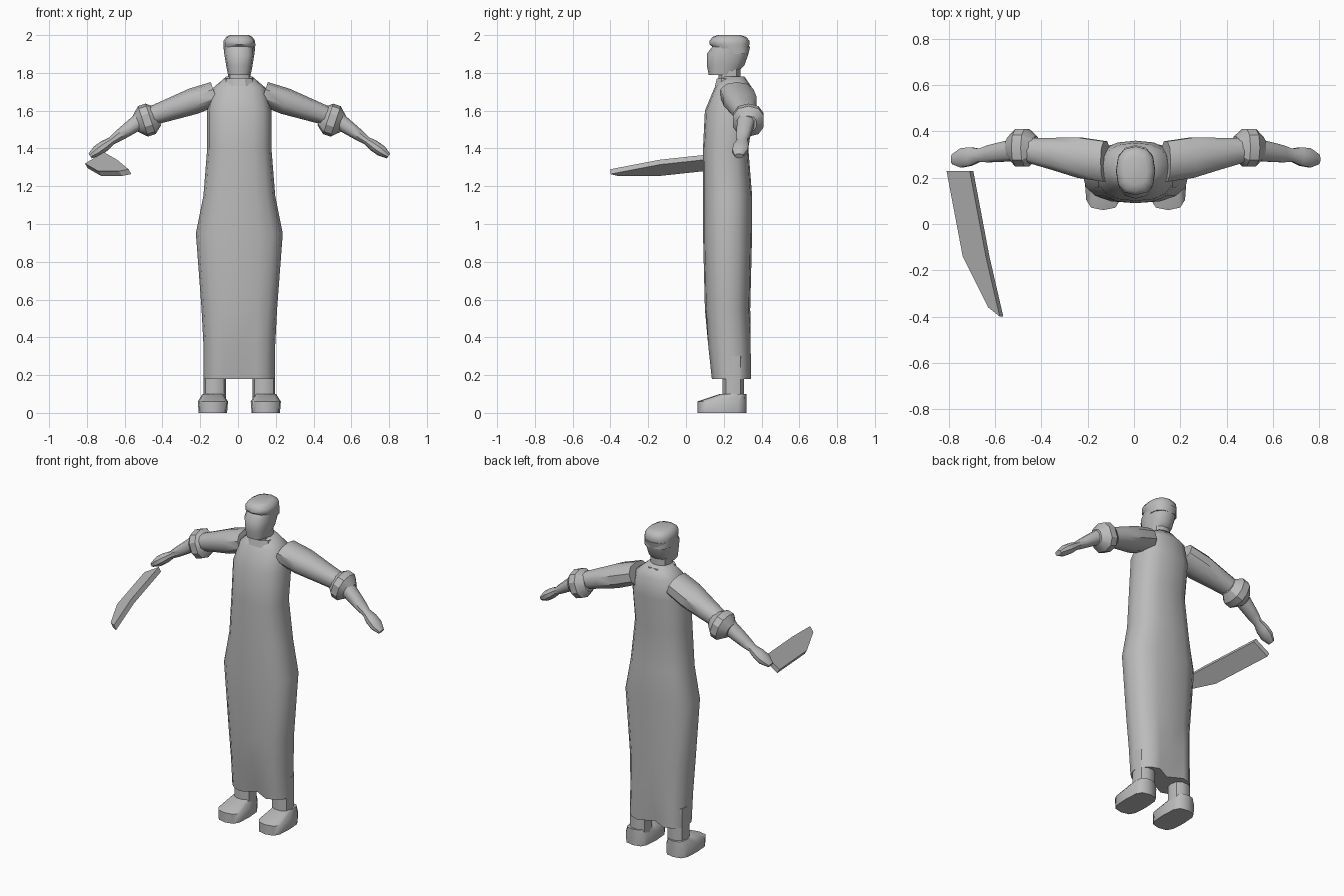
import bpy, math
from mathutils import Vector

if "Cube" in bpy.data.objects:
    bpy.data.objects.remove(bpy.data.objects["Cube"])

COLOUR = (.5, .5, .5, 1)
grey = bpy.data.materials.new("plain grey")
grey.use_nodes = True
grey.diffuse_color = COLOUR
grey.node_tree.nodes["Principled BSDF"].inputs["Base Color"].default_value = COLOUR

BODY_CENTRE = .007
X_AXIS, Y_AXIS, Z_AXIS = Vector((1, 0, 0)), Vector((0, 1, 0)), Vector((0, 0, 1))


def make_object(name, points, faces, smooth_angle):
    mesh = bpy.data.meshes.new(name)
    mesh.from_pydata(points, [], faces)
    mesh.materials.append(grey)
    obj = bpy.data.objects.new(name, mesh)
    bpy.context.collection.objects.link(obj)
    bpy.ops.object.select_all(action="DESELECT")
    obj.select_set(True)
    bpy.context.view_layer.objects.active = obj
    bpy.ops.object.mode_set(mode="EDIT")
    bpy.ops.mesh.select_all(action="SELECT")
    bpy.ops.mesh.normals_make_consistent(inside=False)
    bpy.ops.object.mode_set(mode="OBJECT")
    bpy.ops.object.shade_smooth_by_angle(angle=math.radians(smooth_angle))
    return obj


def ring(centre, half_u, half_v, sides, roundness):
    """Loop of points around a centre; lower roundness gives squarer corners."""
    loop = []
    for step in range(sides):
        turn = math.tau * step / sides
        c, s = math.cos(turn), math.sin(turn)
        loop.append(centre + half_u * math.copysign(abs(c) ** roundness, c)
                    + half_v * math.copysign(abs(s) ** roundness, s))
    return loop


def loft(name, rings, smooth_angle):
    """Skin neighbouring rings and cap both ends."""
    sides = len(rings[0])
    points = [point for loop in rings for point in loop]
    faces = [tuple(range(sides)), tuple(range(len(points) - sides, len(points)))]
    for start in range(0, len(points) - sides, sides):
        for i in range(sides):
            j = (i + 1) % sides
            faces.append((start + i, start + j, start + sides + j, start + sides + i))
    obj = make_object(name, points, faces, smooth_angle)
    obj.location.x = BODY_CENTRE
    return obj


def stack(name, rows, x=0, sides=12, roundness=.8, smooth_angle=50):
    """Upright form from rows of height, half width, centre y and half depth."""
    rings = [ring(Vector((x, y, z)), X_AXIS * width, Y_AXIS * depth, sides, roundness)
             for z, width, y, depth in rows]
    return loft(name, rings, smooth_angle)


def tube(name, start, end, radii, flat_start=1, flat_end=1, smooth_angle=40):
    """Evenly spaced rings along a line, made deeper than tall by the flat factors."""
    start, end = Vector(start), Vector(end)
    across = Y_AXIS.cross(end - start).normalized()
    rings = []
    for i, radius in enumerate(radii):
        t = i / (len(radii) - 1)
        flat = flat_start + (flat_end - flat_start) * t
        rings.append(ring(start.lerp(end, t), across * radius, Y_AXIS * radius * flat, 10, .85))
    return loft(name, rings, smooth_angle)


# Long robe, with a fold running up the middle of the hem at front and back
robe = stack("robe", [
    (.18, .19, .24, .11), (.36, .19, .23, .12), (.55, .2, .22, .12), (.95, .23, .22, .13),
    (1.15, .19, .22, .13), (1.4, .17, .21, .12), (1.6, .17, .23, .13),
    (1.72, .14, .25, .1), (1.78, .07, .25, .06)], sides=16, smooth_angle=60)
HEM_FOLD_TOP, HEM_MIDDLE = .5, .24
for vertex in robe.data.vertices:
    if abs(vertex.co.x) < .03 and vertex.co.z < HEM_FOLD_TOP:
        inward = (HEM_FOLD_TOP - vertex.co.z) / 6
        vertex.co.y += inward if vertex.co.y < HEM_MIDDLE else -inward

# Neck, collar, face and hair
tube("neck", (0, .23, 1.7), (0, .23, 1.82), (.06, .06))
tube("collar", (0, .24, 1.73), (0, .24, 1.77), (.09, .08), smooth_angle=30)
stack("face", [(1.79, .06, .19, .07), (1.84, .07, .21, .1), (1.9, .08, .22, .11), (1.94, .08, .24, .1)])
stack("hair", [(1.9, .08, .26, .07), (1.95, .085, .23, .105), (1.97, .083, .23, .105),
               (1.99, .07, .23, .09), (2, .05, .23, .06)])

for side, word in ((1, "left"), (-1, "right")):
    # Sleeve, rolled cuff, and bare forearm ending in a hand
    tube(word + "_sleeve", (side * .13, .27, 1.69), (side * .47, .32, 1.57),
         (.065, .07, .06, .05), 1.4, 1.1)
    tube(word + "_cuff", (side * .43, .33, 1.57), (side * .55, .33, 1.53),
         (.05, .085, .085, .045), smooth_angle=30)
    tube(word + "_forearm", (side * .52, .32, 1.55), (side * .79, .28, 1.36),
         (.045, .04, .035, .03, .022, .03, .03, .015), 1.1, 1.5)
    # Trouser leg and shoe
    tube(word + "_trouser_leg", (side * .13, .25, .07), (side * .13, .25, .3), (.06, .06))
    stack(word + "_shoe", [(0, .075, .19, .13), (.06, .08, .19, .13), (.1, .055, .25, .07)],
          x=side * .14, roundness=.6)

# Broad blade below the right hand
handle, bend, tip = Vector((-.71, .23, 1.38)), Vector((-.64, -.14, 1.34)), Vector((-.58, -.4, 1.29))
breadth = Vector((-.1, 0, -.06))
corner = tip + breadth / 2 + Vector((0, .04, .02))
outline = [handle, bend, tip, corner, bend + breadth, handle + breadth]
thickness = breadth.cross(Y_AXIS).normalized() * .03
if thickness.z > 0:
    thickness.negate()
count = len(outline)
sides = [(i, (i + 1) % count, count + (i + 1) % count, count + i) for i in range(count)]
make_object("blade", outline + [point + thickness for point in outline],
            [tuple(range(count)), tuple(range(count, count * 2))] + sides, 1)
